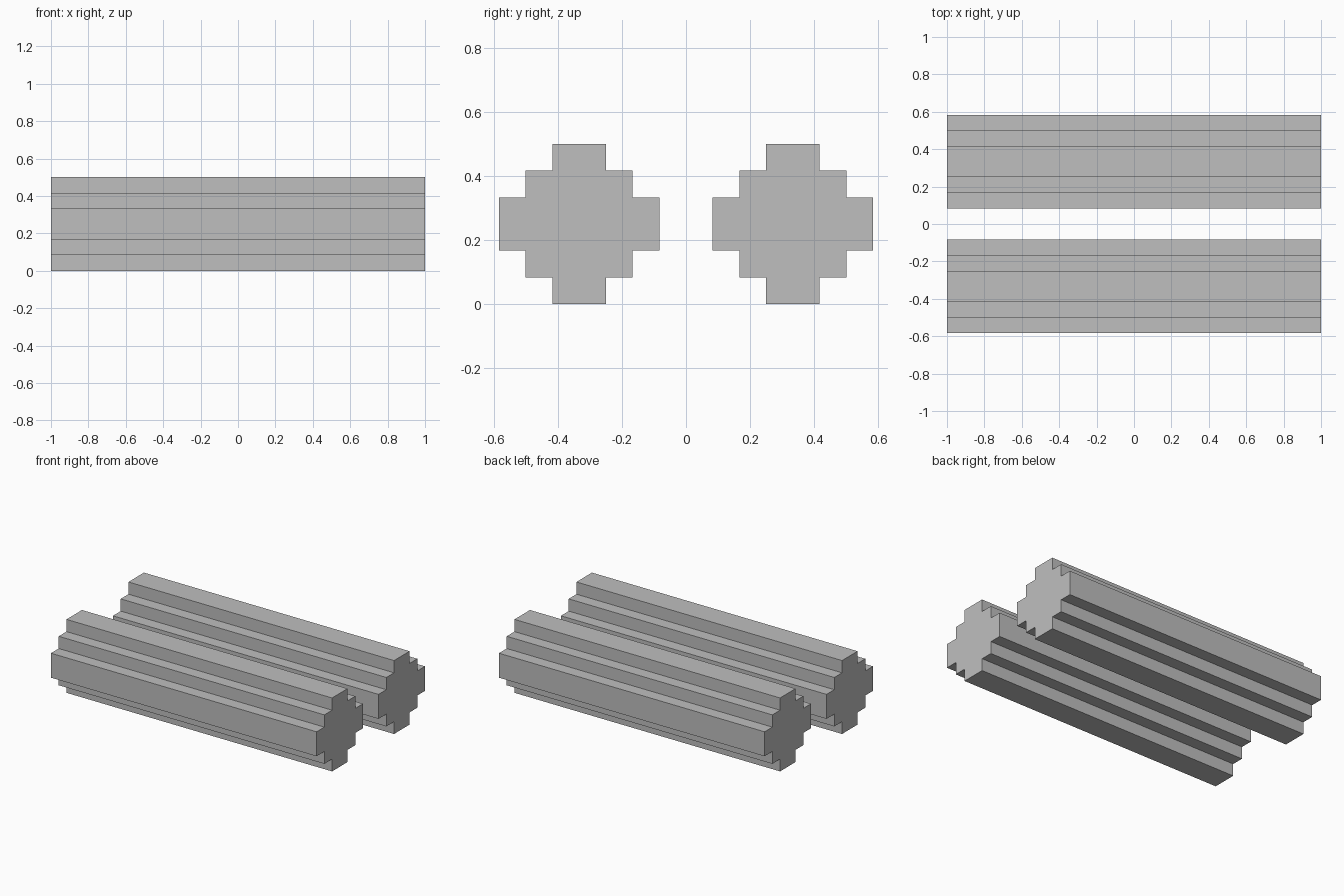
import bpy
import bmesh

cube = bpy.data.objects.get("Cube")
if cube:
    bpy.data.objects.remove(cube, do_unlink=True)

# Single plain grey material
grey = bpy.data.materials.new("light_grey")
grey.use_nodes = True
colour = (0.52, 0.52, 0.52, 1)
grey.diffuse_color = colour
grey.node_tree.nodes["Principled BSDF"].inputs["Base Color"].default_value = colour

STEP = 1 / 12      # size of one stair step in the cross-section
RADIUS = 3 * STEP  # half height of a log


def stepped_outline():
    """Stair-stepped round outline, one quadrant turned four times."""
    quadrant = [(3, 1), (2, 1), (2, 2), (1, 2), (1, 3)]
    points = []
    for _ in range(4):
        points += quadrant
        quadrant = [(-b, a) for a, b in quadrant]
    # the next quadrant starts at a new corner, so close the flat ends
    return [(a * STEP, b * STEP) for a, b in points]


def make_log(name, y_centre):
    """Extrude the stepped outline along x."""
    bm = bmesh.new()
    ring = [bm.verts.new((-1, y_centre + y, RADIUS + z)) for y, z in stepped_outline()]
    end = bm.faces.new(ring)
    extruded = bmesh.ops.extrude_face_region(bm, geom=[end], use_keep_orig=True)
    moved = [v for v in extruded["geom"] if isinstance(v, bmesh.types.BMVert)]
    bmesh.ops.translate(bm, verts=moved, vec=(2, 0, 0))
    bmesh.ops.recalc_face_normals(bm, faces=bm.faces)
    mesh = bpy.data.meshes.new(name)
    bm.to_mesh(mesh)
    bm.free()
    mesh.materials.append(grey)
    log = bpy.data.objects.new(name, mesh)
    bpy.context.collection.objects.link(log)


# Two parallel logs
make_log("front_log", -4 * STEP)
make_log("back_log", 4 * STEP)
